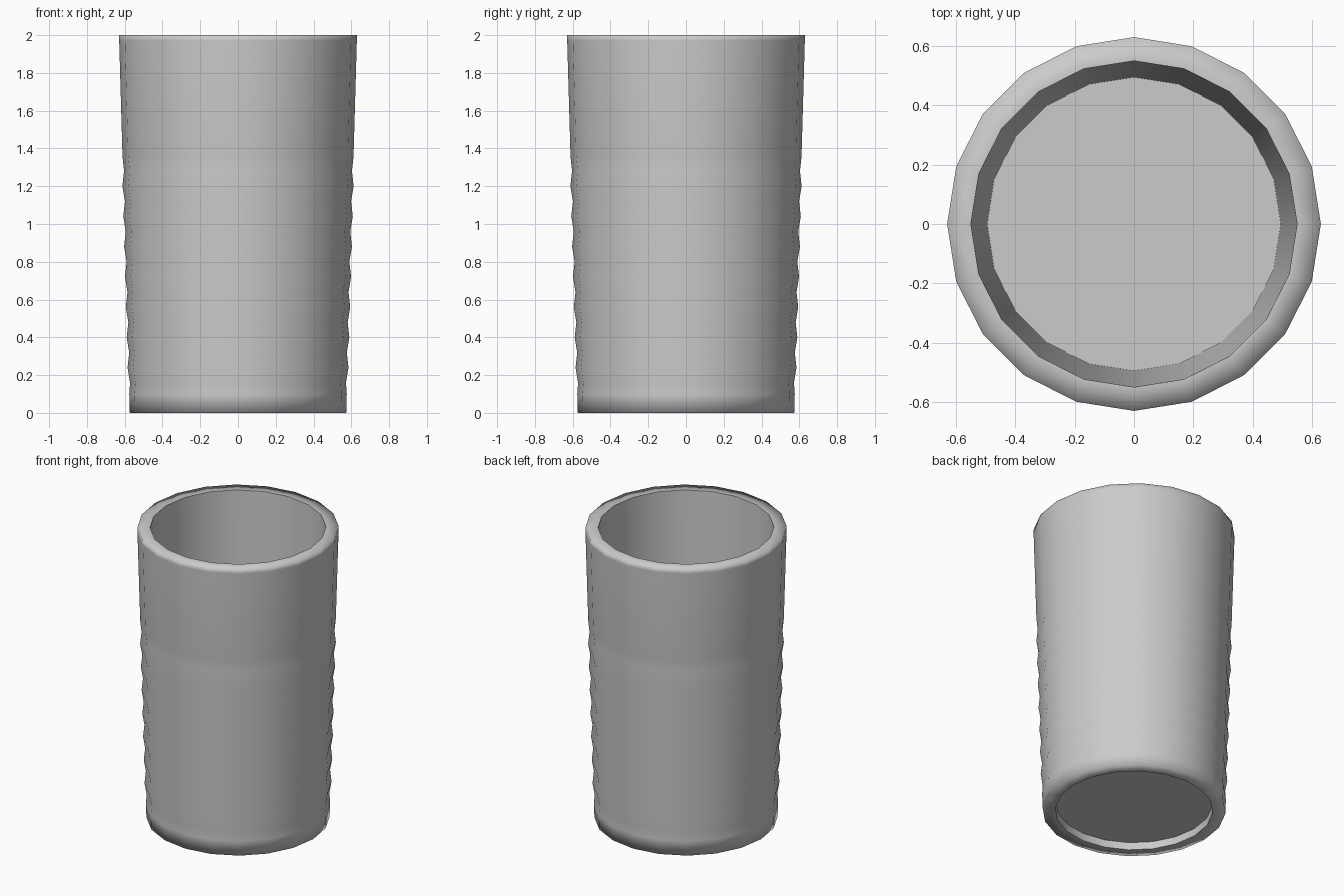
import bpy, bmesh, math

if "Cube" in bpy.data.objects:
    bpy.data.objects.remove(bpy.data.objects["Cube"])

SIDES = 20


def wall(z):
    """Outer radius of the tapered wall at height z."""
    return 0.573 + 0.0285 * z


def lathe(name, profile, sharp_rows):
    """Revolve (radius, z) rows; cap the first and last rows."""
    bm = bmesh.new()
    rings = []
    for r, z in profile:
        rings.append([bm.verts.new((r * math.cos(math.tau * i / SIDES),
                                    r * math.sin(math.tau * i / SIDES), z))
                      for i in range(SIDES)])
    for a, b in zip(rings, rings[1:]):
        for i in range(SIDES):
            j = (i + 1) % SIDES
            bm.faces.new((a[i], a[j], b[j], b[i]))
    bm.faces.new(rings[0][::-1])
    bm.faces.new(rings[-1])
    bmesh.ops.recalc_face_normals(bm, faces=bm.faces)
    for f in bm.faces:
        f.smooth = True
    # crisp edges at the inner lip, the floor and the foot recess
    for row in sharp_rows:
        ring = rings[row]
        for i in range(SIDES):
            e = bm.edges.get((ring[i], ring[(i + 1) % SIDES]))
            e.smooth = False
    mesh = bpy.data.meshes.new(name)
    bm.to_mesh(mesh)
    bm.free()
    obj = bpy.data.objects.new(name, mesh)
    bpy.context.collection.objects.link(obj)
    return obj


# underside recess and foot ring
profile = [(0.49, 0.05), (0.493, 0.0), (wall(0), 0.0), (wall(0.1), 0.1)]

# faint horizontal grip ridges on the lower wall
for k in range(15):
    z = 0.16 + 0.08 * k
    profile.append((wall(z) + (0.005 if k % 2 else -0.006), z))

# plain upper wall, rim, inner wall and floor
profile += [(wall(1.36), 1.36), (wall(1.97), 1.97), (wall(2), 2.0),
            (0.55, 2.0), (0.495, 0.08)]

n = len(profile)
lathe("cup", profile, [0, 1, n - 2, n - 1])
